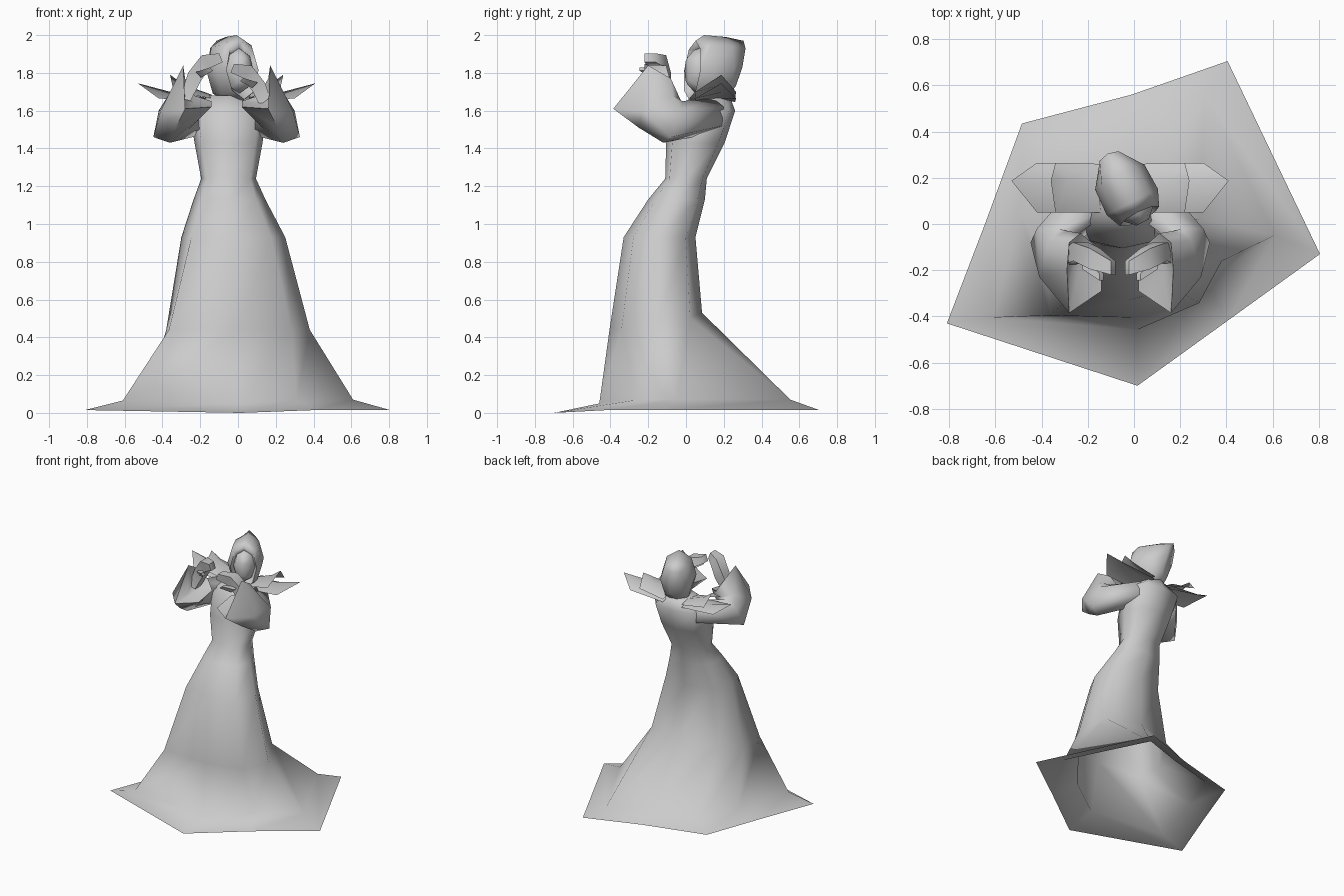
import bpy, math
from mathutils import Vector

if "Cube" in bpy.data.objects:
    bpy.data.objects.remove(bpy.data.objects["Cube"])

AX = -0.06  # centre line of the upper body


def make(name, verts, faces, angle=60):
    me = bpy.data.meshes.new(name)
    me.from_pydata([tuple(v) for v in verts], [], faces)
    me.update()
    ob = bpy.data.objects.new(name, me)
    bpy.context.collection.objects.link(ob)
    bpy.ops.object.select_all(action='DESELECT')
    ob.select_set(True)
    bpy.context.view_layer.objects.active = ob
    bpy.ops.object.mode_set(mode='EDIT')
    bpy.ops.mesh.select_all(action='SELECT')
    bpy.ops.mesh.normals_make_consistent(inside=False)
    bpy.ops.object.mode_set(mode='OBJECT')
    bpy.ops.object.shade_smooth_by_angle(angle=math.radians(angle))
    return ob


def loft(name, rings, cap_start=False, cap_end=False, angle=60):
    n = len(rings[0])
    verts = [v for r in rings for v in r]
    faces = [(i * n + j, i * n + (j + 1) % n, (i + 1) * n + (j + 1) % n, (i + 1) * n + j)
             for i in range(len(rings) - 1) for j in range(n)]
    if cap_start:
        faces.append(tuple(range(n)))
    if cap_end:
        faces.append(tuple(range(len(verts) - n, len(verts))))
    return make(name, verts, faces, angle)


def oval(cx, cy, rx, ry, z, back_lift=0.0, corner=0.0, square=0.0):
    # eight points, counter-clockwise from front left; corner pushes the front left one out
    pts = []
    for k in range(8):
        a = math.radians(225 + 45 * k)
        c, s = math.cos(a), math.sin(a)
        g = 1 + (max(corner, square) if k == 0 else square if k % 2 == 0 else 0)
        pts.append((cx + rx * c * g, cy + ry * s * g, z + back_lift * max(0, s)))
    return pts


# gown: irregular hem, flared skirt, leaning torso
hem = [(-0.81, -0.43), (0.015, -0.70), (0.41, -0.415), (0.805, -0.13),
       (0.405, 0.705), (-0.01, 0.56), (-0.485, 0.435), (-0.645, 0.0)]
flare = [(x * 0.757, y * 0.72 + 0.045, 0.05 if y < -0.6 else 0.07) for x, y in hem]
flare[0] = (-0.61, -0.405, 0.065)
loft("gown", [
    [(x, y, 0.0 if y < -0.6 else 0.015) for x, y in hem],
    flare,
    oval(0, -0.16, 0.38, 0.245, 0.44, 0.09, 0.36, 0.05),
    oval(-0.025, -0.14, 0.275, 0.19, 0.93, 0.0, 0.14, 0.03),
    oval(-0.045, -0.05, 0.19, 0.15, 1.13, 0.0, 0.1, 0.05),
    oval(-0.05, 0.0, 0.145, 0.11, 1.24, square=0.12),
    oval(-0.05, 0.05, 0.18, 0.155, 1.43, square=0.12),
    oval(-0.055, 0.11, 0.205, 0.15, 1.60, square=0.12),
    oval(-0.055, 0.13, 0.10, 0.10, 1.68)], cap_end=True, angle=130)


# hood and face, turned towards +x
def head(f, r, z):
    return (-0.03 + 0.45 * f + 0.89 * r, 0.14 - 0.89 * f + 0.45 * r, z)


def hood_ring(f, w, z0, z1, slope=0.0):
    zc, h = (z0 + z1) / 2, (z1 - z0) / 2
    return [head(f + slope * math.sin(a), w * math.cos(a), zc + h * math.sin(a))
            for a in (math.radians(90 + 45 * k) for k in range(8))]


loft("hood", [
    hood_ring(0.07, 0.075, 1.70, 1.92),
    hood_ring(0.12, 0.095, 1.66, 1.97, -0.02),
    hood_ring(0.05, 0.125, 1.63, 2.0),
    hood_ring(-0.07, 0.12, 1.64, 1.99, -0.01),
    hood_ring(-0.145, 0.065, 1.69, 1.97, -0.04)], cap_end=True, angle=120)
loft("face", [hood_ring(f, w, 1.81 - h, 1.81 + h)
              for f, w, h in ((0.05, 0.085, 0.13), (0.11, 0.07, 0.11), (0.15, 0.03, 0.07))],
     cap_end=True, angle=80)

# sleeves and hands, mirrored about the upper-body centre line
shoulder = [(.10, .14, 1.67), (.17, .20, 1.62), (.17, .19, 1.52),
            (.10, .14, 1.48), (.04, .06, 1.50), (.04, .06, 1.62)]
elbow = [(.27, -.02, 1.65), (.36, -.02, 1.60), (.388, -.08, 1.46),
         (.30, -.12, 1.43), (.20, -.10, 1.50), (.19, -.05, 1.61)]
forearm = [(.23, -.03, 1.66), (.31, -.07, 1.68), (.35, -.23, 1.60),
           (.27, -.25, 1.51), (.13, -.21, 1.57), (.13, -.08, 1.62)]
cuff = [(.17, -.04, 1.68), (.22, -.08, 1.77), (.23, -.20, 1.84),
        (.22, -.385, 1.61), (.08, -.29, 1.62), (.08, -.12, 1.65)]
pocket = [tuple(Vector(p).lerp(Vector((.22, -.16, 1.64)), 0.7)) for p in cuff]


def box_ring(c, w, d, tilt):
    x, y, z = c
    dx, dz = math.cos(tilt) * w, math.sin(tilt) * w
    return [(x - dx, y - d, z - dz), (x + dx, y - d, z + dz),
            (x + dx, y + d, z + dz), (x - dx, y + d, z - dz)]


def leaf(base_z, side_x, side_z, tip_x, tip_z):
    # thin pointed panel with a centre ridge
    zm = side_z * 0.6 + tip_z * 0.4
    return ([(.08, .05, base_z), (.08, .18, base_z + .02), (.08, .26, base_z),
             (side_x, .05, side_z), (side_x, .265, side_z), (tip_x, .187, tip_z),
             (side_x * .8, .187, zm)],
            [(0, 3, 6, 1), (1, 6, 4, 2), (3, 5, 6), (6, 5, 4)])


for side, name, drop in ((1, "left", 0.055), (-1, "right", 0.0)):
    def place(ring, dz=0.0):
        return [(AX + side * x, y, z - dz) for x, y, z in ring]
    loft(name + "_sleeve", [place(r) for r in (shoulder, elbow, forearm, cuff, pocket)],
         cap_start=True, cap_end=True, angle=100)
    loft(name + "_hand", [place(r, drop) for r in (
        box_ring((.22, -.14, 1.66), .03, .035, .3),
        box_ring((.17, -.12, 1.78), .04, .04, .6),
        box_ring((.11, -.15, 1.86), .04, .045, 1.0),
        box_ring((.03, -.19, 1.88), .025, .03, 1.2))], cap_start=True, cap_end=True)
    loft(name + "_thumb", [place(r, drop) for r in (
        box_ring((.15, -.17, 1.79), .02, .025, .8),
        box_ring((.08, -.23, 1.82), .012, .015, .8))], cap_start=True, cap_end=True)
    # two overlapping collar leaves
    for label, dims in (("outer", (1.645, .36, 1.665, .47, 1.745)),
                        ("inner", (1.665, .28, 1.70, .30, 1.79))):
        verts, faces = leaf(*dims)
        make(f"{name}_{label}_collar", place(verts), faces, angle=120)
